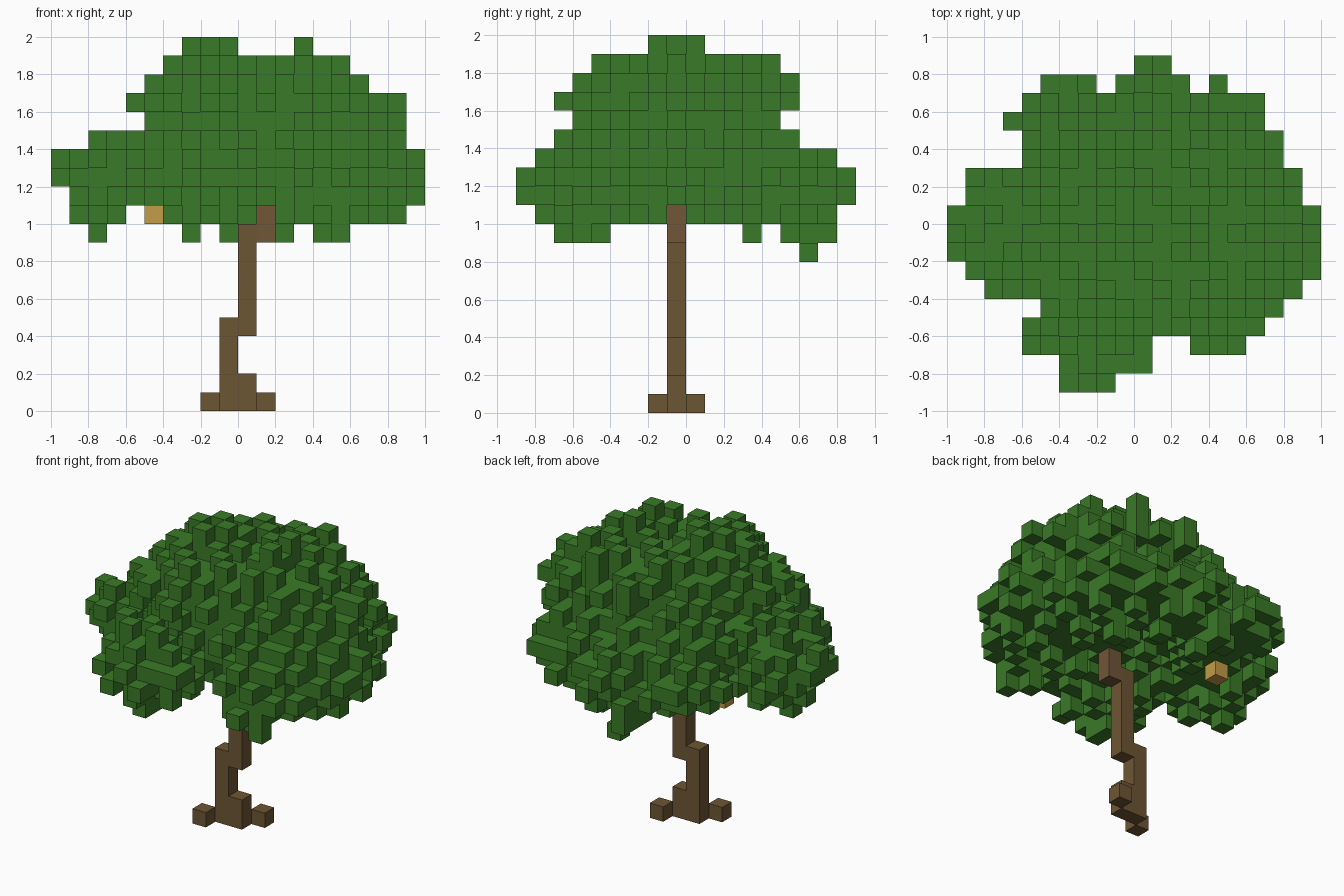
import bpy
import random
from itertools import product
from mathutils import Vector

CELL = 0.1
rng = random.Random(4)

default_cube = bpy.data.objects.get("Cube")
if default_cube:
    bpy.data.objects.remove(default_cube, do_unlink=True)


def make_material(name, red, green, blue):
    material = bpy.data.materials.new(name)
    material.use_nodes = True
    colour = (red, green, blue, 1)
    material.diffuse_color = colour
    shader = material.node_tree.nodes["Principled BSDF"]
    shader.inputs["Base Color"].default_value = colour
    shader.inputs["Roughness"].default_value = 0.9
    return material


leaf_green = make_material("leaf green", 0.042, 0.195, 0.021)
bark_brown = make_material("bark brown", 0.152, 0.093, 0.034)
branch_brown = make_material("branch brown", 0.168, 0.093, 0.04)
fruit_tan = make_material("fruit tan", 0.54, 0.335, 0.065)


def neighbours(cell):
    for axis, step in product(range(3), (-1, 1)):
        near = list(cell)
        near[axis] += step
        yield axis, step, tuple(near)


def build_blocks(name, cells, material):
    """Make one mesh from unit cells, keeping only the exposed faces."""
    vertices, faces, index = [], [], {}

    def vertex(corner):
        if corner not in index:
            index[corner] = len(vertices)
            vertices.append([value * CELL for value in corner])
        return index[corner]

    for cell in sorted(cells):
        for axis, step, near in neighbours(cell):
            if near in cells:
                continue
            loop = []
            for u, v in ((0, 0), (1, 0), (1, 1), (0, 1)):
                corner = list(cell)
                corner[axis] += max(step, 0)
                corner[(axis + 1) % 3] += u
                corner[(axis + 2) % 3] += v
                loop.append(vertex(tuple(corner)))
            faces.append(loop if step > 0 else loop[::-1])
    mesh = bpy.data.meshes.new(name)
    mesh.from_pydata(vertices, [], faces)
    mesh.materials.append(material)
    thing = bpy.data.objects.new(name, mesh)
    bpy.context.collection.objects.link(thing)


def column(x, y, bottom, top):
    return {(x, y, z) for z in range(bottom, top)}


# Crooked trunk, two root blocks, branch stub and a hanging fruit
trunk = column(-1, -1, 0, 5) | column(0, -1, 0, 2) | column(0, -1, 4, 10)
roots = column(-2, -2, 0, 1) | column(1, 0, 0, 1)
branch = column(1, -1, 9, 11)
fruit = column(-5, 2, 10, 11)
wood = trunk | branch | fruit
build_blocks("trunk", trunk, bark_brown)
build_blocks("roots", roots, bark_brown)
build_blocks("branch", branch, branch_brown)
build_blocks("fruit", fruit, fruit_tan)


def outline(first_row, rows):
    """Cells of a flat outline; each row lists start and end pairs."""
    filled = set()
    for row, ends in enumerate(rows, first_row):
        for start, end in zip(ends[::2], ends[1::2]):
            filled |= {(along, row) for along in range(start, end)}
    return filled


# Canopy outlines, from the lowest row up and from the front row back
front = outline(8, [
    (0, 1), (-8, -7, -3, -2, -1, 3, 4, 6), (-9, -6, -5, 9), (-9, 10),
    (-10, 10), (-10, 10), (-8, 9), (-5, 9), (-6, 9), (-5, 7), (-4, 6),
    (-3, 0, 3, 4)])
side = outline(8, [
    (6, 7), (-7, -4, -1, 0, 3, 4, 5, 8), (-8, 8), (-9, 9), (-9, 9),
    (-8, 8), (-7, 6), (-6, 5), (-7, 6), (-6, 6), (-5, 5), (-2, 1)])
plan = outline(-9, [
    (-4, -1), (-4, 1), (-6, 1, 3, 6), (-6, 7), (-5, 8), (-8, 9), (-9, 10),
    (-10, 10), (-10, 10), (-10, 10), (-9, 9), (-9, 9), (-6, 8), (-6, 8),
    (-7, 7), (-6, 7), (-5, -2, -1, 3, 4, 5), (0, 2)])

# Leaf masses: centre and radii, counted in cells
lobes = [
    ((1.7, 0, 15.3), (6.6, 5.2, 3.7)),
    ((-0.5, -0.5, 15.8), (4.4, 4.5, 3.4)),
    ((-6.5, -0.5, 12.6), (3, 3, 2.1)),
    ((-2.8, -5.3, 12), (2.9, 3.1, 2.4)),
    ((5, -3.8, 12.2), (3.2, 3, 2.4)),
    ((6.5, 0, 12.8), (3, 3, 2.4)),
    ((4, 4.2, 12.6), (3.2, 3, 2.4)),
    ((-2.8, 4.5, 12.7), (3.2, 3, 2.4)),
    ((0.5, 6, 11.7), (2.4, 2.2, 2.3)),
]


def inside(cell):
    x, y, z = cell
    return (x, z) in front and (y, z) in side and (x, y) in plan


def allowed(cell):
    x, y, z = cell
    if cell in wood:
        return False
    # Open hollows: around the branch and fruit, between the front lobes
    if z == 10 and (-1 <= x <= 3 and -2 <= y <= 1 or x == 1 and y < 0
                    or y == -1 and x > 0 or x == -5 or x == -4 and y > 0):
        return False
    if z == 9 and (x in (0, 1) or (y == -1 and x > -8)):
        return False
    if z < 13 and x in (1, 2) and -9 < y < -3:
        return False
    return inside(cell)


def distance(cell):
    middle = Vector(cell) + Vector((0.5, 0.5, 0.5))
    return min(Vector((a - c) / r for a, c, r in zip(middle, centre, radii)).length
               for centre, radii in lobes)


grid = product(range(-10, 10), range(-9, 9), range(8, 20))
reach = {cell: distance(cell) + rng.uniform(-0.06, 0.06)
         for cell in grid if allowed(cell)}

# Solid core, kept one block inside the outlines
core = {cell for cell, value in reach.items() if value < 1
        and all(inside(near) for _, _, near in neighbours(cell))}

# Separate single leaf blocks stick out all over the core
bumps = set()
shell = sorted(set(reach) - core)
rng.shuffle(shell)
for cell in shell:
    around = {near for _, _, near in neighbours(cell)}
    if around & core and not around & bumps:
        bumps.add(cell)
leaves = core | bumps

# Extend leaf blocks to the outlines where the masses fall short
for shape, (a, b) in ((front, (0, 2)), (side, (1, 2)), (plan, (0, 1))):
    for spot in sorted(shape):
        if not any((cell[a], cell[b]) == spot for cell in leaves):
            options = [c for c in reach if (c[a], c[b]) == spot]
            if options:
                leaves.add(min(options, key=reach.get))

build_blocks("leaf_canopy", leaves, leaf_green)
